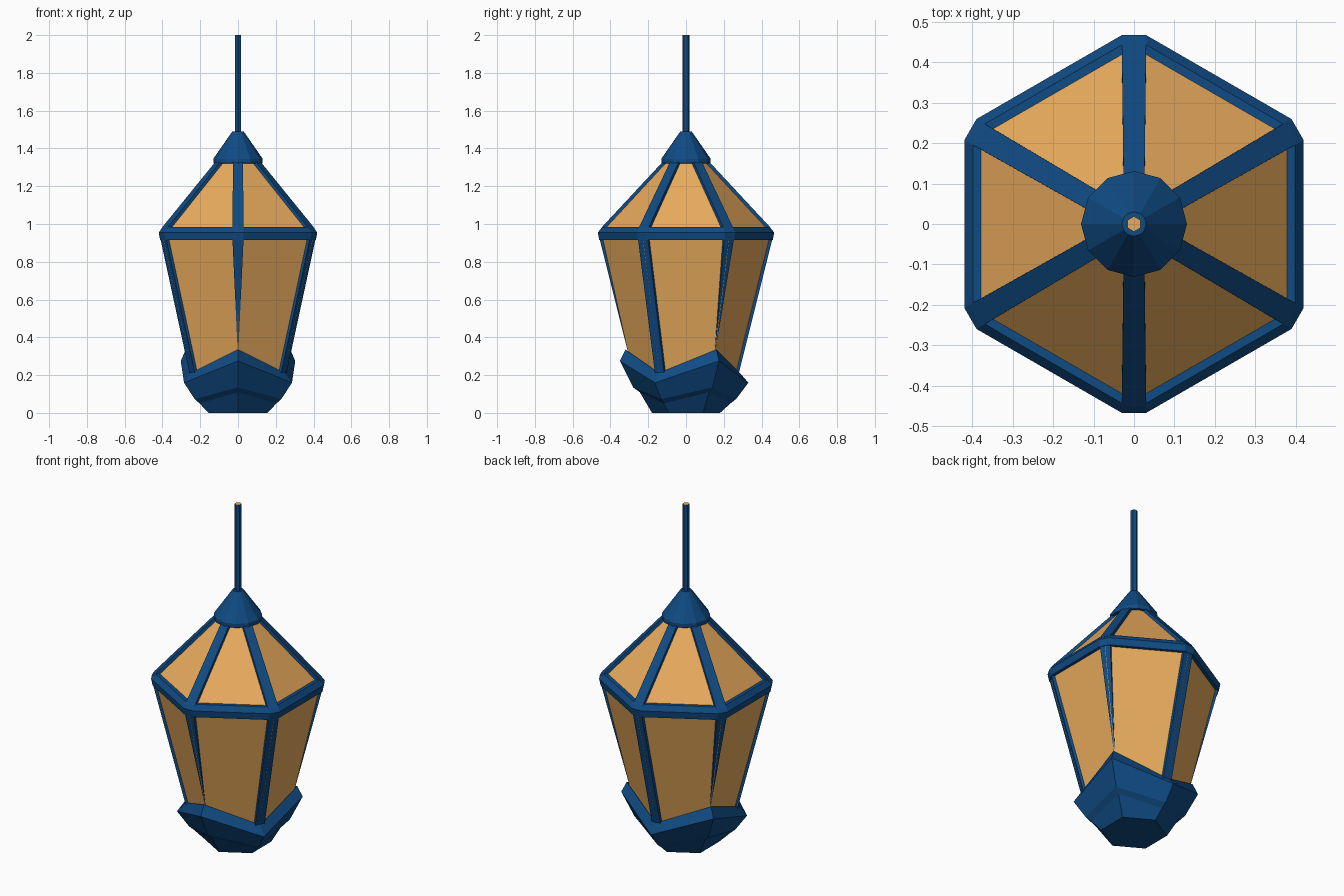
import bpy, bmesh
from math import sin, cos, pi, radians

if "Cube" in bpy.data.objects:
    bpy.data.objects.remove(bpy.data.objects["Cube"])


def material(name, color):
    m = bpy.data.materials.new(name)
    m.diffuse_color = color
    m.use_nodes = True
    m.node_tree.nodes["Principled BSDF"].inputs["Base Color"].default_value = m.diffuse_color
    return m


BLUE = material("blue_metal", (0.005, 0.07, 0.23, 1))
AMBER = material("amber_glass", (0.82, 0.41, 0.11, 1))


def loft(name, rings, mat, closed=False):
    """Skin equal-length point rings; cap the ends or close into a loop."""
    bm = bmesh.new()
    loops = [[bm.verts.new(p) for p in ring] for ring in rings]
    n = len(loops[0])
    pairs = list(zip(loops, loops[1:]))
    if closed:
        pairs.append((loops[-1], loops[0]))
    else:
        bm.faces.new(loops[0])
        bm.faces.new(loops[-1])
    for a, b in pairs:
        for i in range(n):
            j = (i + 1) % n
            bm.faces.new((a[i], a[j], b[j], b[i]))
    bmesh.ops.recalc_face_normals(bm, faces=bm.faces)
    mesh = bpy.data.meshes.new(name)
    bm.to_mesh(mesh)
    bm.free()
    mesh.materials.append(mat)
    ob = bpy.data.objects.new(name, mesh)
    bpy.context.collection.objects.link(ob)
    return ob


def polar(a, r, t, z):
    """Point at radius r along angle a, shifted sideways by t."""
    return (r * cos(a) - t * sin(a), r * sin(a) + t * cos(a), z)


CORNERS = [radians(-90 + 60 * k) for k in range(6)]


def polygon(r, z, n=6):
    return [polar(-pi / 2 + 2 * pi * k / n, r, 0, z) for k in range(n)]


def blunt_hex(r, z, half=0.03):
    return [polar(a, r, t, z) for a in CORNERS for t in (-half, half)]


def zigzag(peak, low):
    return [polar(a, (peak, low)[k % 2][0], 0, (peak, low)[k % 2][1])
            for k, a in enumerate(CORNERS)]


def bar(name, a, ends, depth=0.03):
    loft(name, [[polar(a, r, -w, z), polar(a, r, w, z),
                 polar(a, r - depth, w, z), polar(a, r - depth, -w, z)]
                for r, w, z in ends], BLUE)


# Glass body: lower panes and roof panes
loft("glass_panes", [polygon(0.265, 0.15), polygon(0.462, 0.94),
                     polygon(0.455, 0.965), polygon(0.11, 1.335)], AMBER)

# Shoulder ring with blunt corners
loft("shoulder_ring", [blunt_hex(r, z) for r, z in
                       ((0.41, 0.915), (0.459, 0.915), (0.467, 0.955),
                        (0.443, 0.985), (0.41, 0.985))], BLUE, closed=True)

# Corner bars: alternate lower ones taper towards the raised base points
for k, a in enumerate(CORNERS):
    if k % 2:
        bar(f"lower_bar_{k}", a, [(0.459, 0.03, 0.93), (0.27, 0.028, 0.17)])
    else:
        bar(f"lower_bar_{k}", a, [(0.459, 0.03, 0.93), (0.309, 0.002, 0.33),
                                  (0.28, 0.001, 0.2)])
    bar(f"roof_bar_{k}", a, [(0.453, 0.03, 0.975), (0.118, 0.026, 1.335)])

# Base cup: three raised and three low corners, small step above the foot
loft("base_cup", [
    zigzag((0.18, 0), (0.18, 0)),
    zigzag((0.245, 0.11), (0.235, 0.05)),
    zigzag((0.28, 0.135), (0.265, 0.073)),
    zigzag((0.35, 0.275), (0.33, 0.16)),
    zigzag((0.32, 0.335), (0.285, 0.212)),
    zigzag((0.25, 0.2), (0.245, 0.17)),
], BLUE)

# Conical cap
loft("roof_cap", [polygon(r, z, 12) for r, z in
                  ((0.10, 1.335), (0.118, 1.32), (0.131, 1.322),
                   (0.131, 1.345), (0.03, 1.49))], BLUE)

# Hanging rod with an amber end face
rod = loft("hanging_rod", [polygon(0.019, 1.47), polygon(0.019, 2.0)], BLUE)
rod.data.materials.append(AMBER)
for f in rod.data.polygons:
    if f.center.z > 1.99:
        f.material_index = 1
